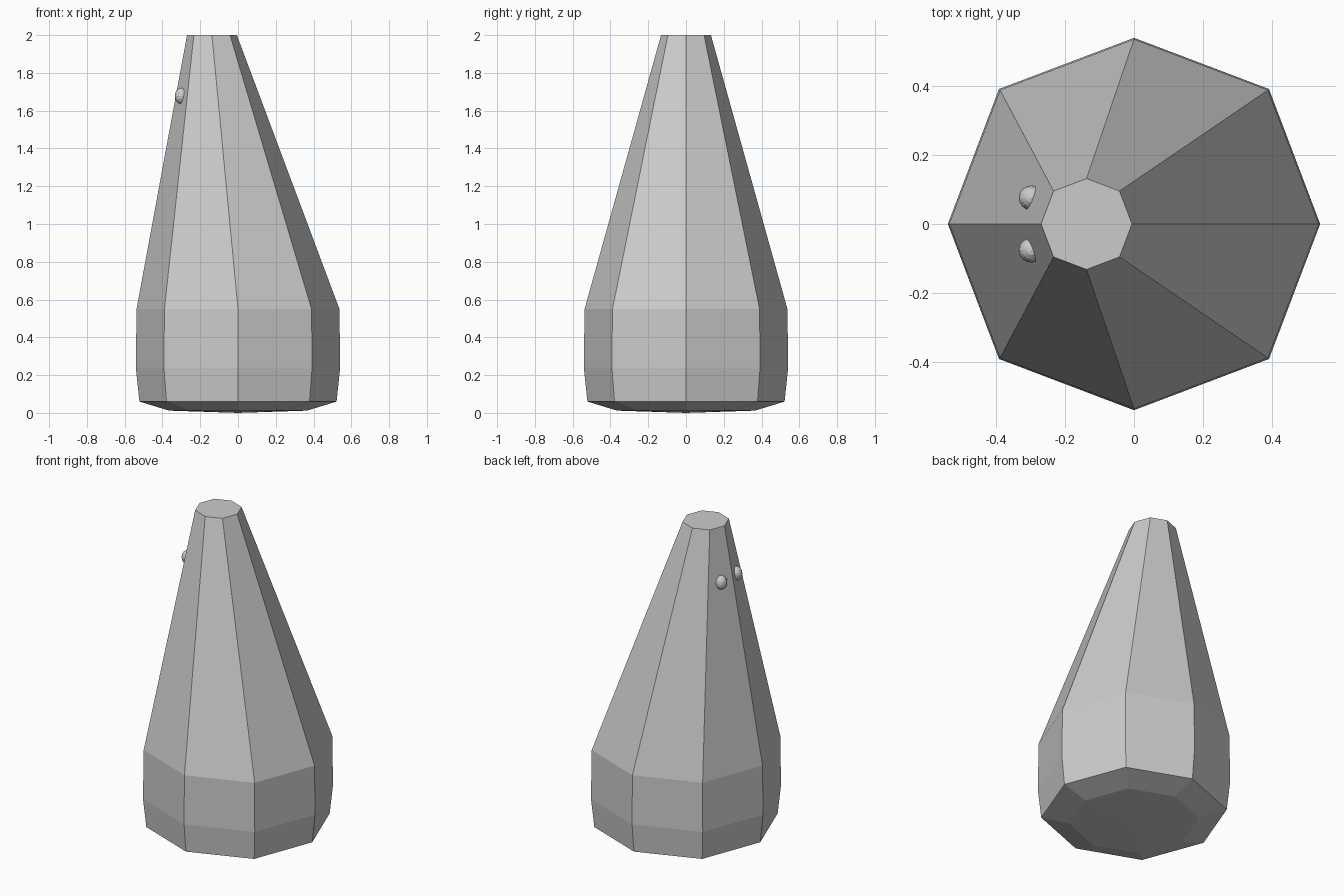
import bpy, bmesh
from math import pi

if "Cube" in bpy.data.objects:
    bpy.data.objects.remove(bpy.data.objects["Cube"])

# Eight-sided body: (radius, z, x offset) of each ring, bottom to top
rings = [(0.365, 0.012, 0), (0.522, 0.06, 0), (0.541, 0.24, 0),
         (0.537, 0.55, 0), (0.132, 2.0, -0.138)]
D = 0.725  # diagonal corners sit slightly outside the circle
octagon = [(1, 0), (D, D), (0, 1), (-D, D), (-1, 0), (-D, -D), (0, -1), (D, -D)]

bm = bmesh.new()
loops = [[bm.verts.new((r * x + ox, r * y, z)) for x, y in octagon]
         for r, z, ox in rings]
for low, high in zip(loops, loops[1:]):
    for i in range(8):
        j = (i + 1) % 8
        bm.faces.new((low[i], low[j], high[j], high[i]))
bm.faces.new(loops[-1])
# Shallow pointed underside
tip = bm.verts.new((0, 0, 0))
for i in range(8):
    bm.faces.new((loops[0][(i + 1) % 8], loops[0][i], tip))
bmesh.ops.recalc_face_normals(bm, faces=bm.faces)
mesh = bpy.data.meshes.new("body")
bm.to_mesh(mesh)
bm.free()
bpy.context.collection.objects.link(bpy.data.objects.new("body", mesh))

# Pair of small eyes, half sunk into the leaning side
for name, side in (("eye_left", -1), ("eye_right", 1)):
    bpy.ops.mesh.primitive_uv_sphere_add(segments=16, ring_count=8, radius=1,
                                         location=(-0.298, side * 0.076, 1.678))
    eye = bpy.context.object
    eye.name = name
    eye.scale = (0.037, 0.036, 0.043)
